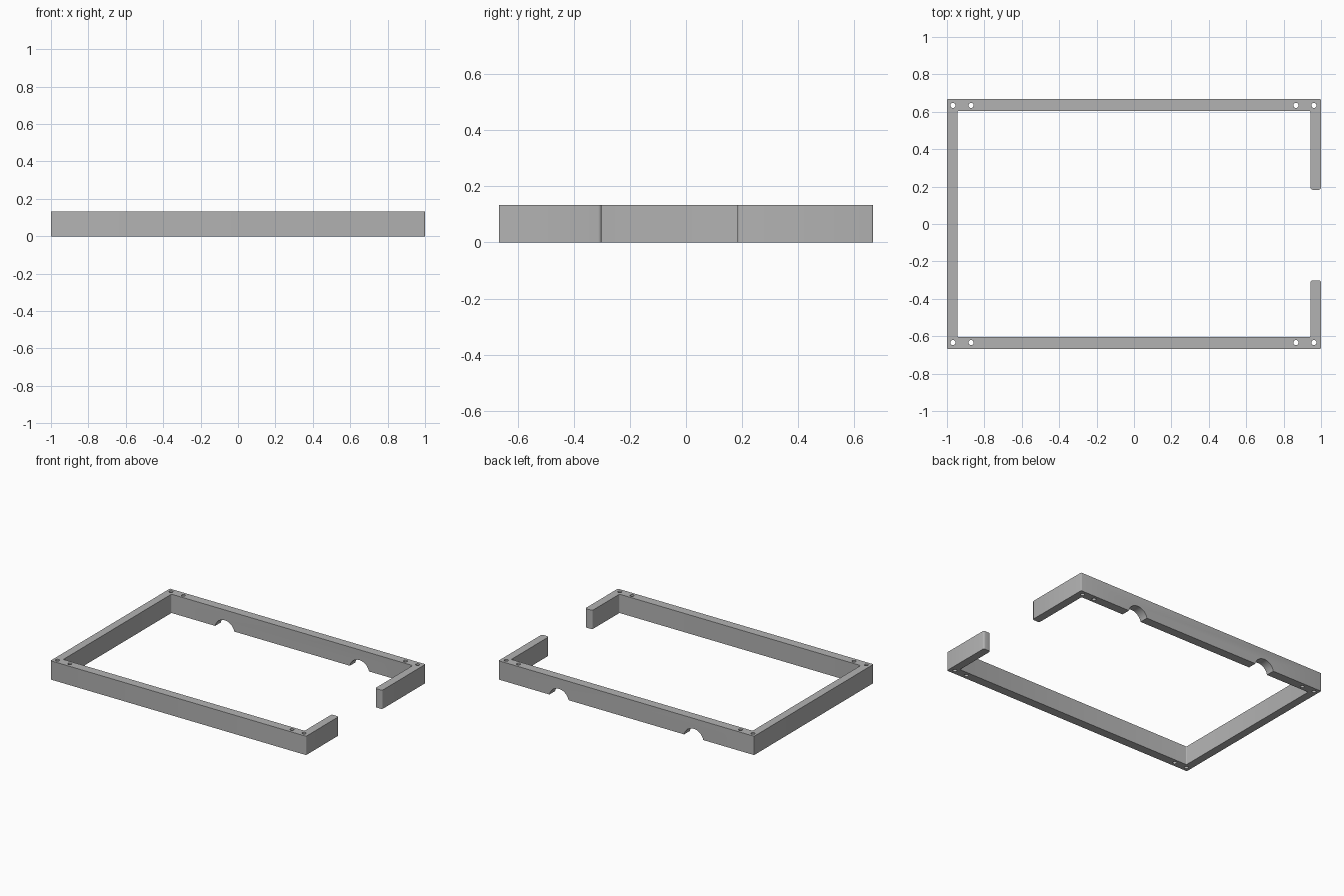
import bpy, bmesh, math
from mathutils import Vector

if "Cube" in bpy.data.objects:
    bpy.data.objects.remove(bpy.data.objects["Cube"])

H = 0.133            # wall height
X, Y = 1.0, 0.667    # outer half sizes
XI, YI = 0.944, 0.604  # inner half sizes

grey = bpy.data.materials.new("grey plastic")
grey.diffuse_color = (0.45, 0.45, 0.45, 1)
grey.use_nodes = True
grey.node_tree.nodes["Principled BSDF"].inputs["Base Color"].default_value = grey.diffuse_color


def rounded(points, steps=4):
    """Outline from (x, y, radius) corners, each replaced by a small fillet."""
    out = []
    for i, (x, y, r) in enumerate(points):
        p = Vector((x, y))
        a = (Vector(points[i - 1][:2]) - p).normalized()
        b = (Vector(points[(i + 1) % len(points)][:2]) - p).normalized()
        if r == 0:
            out.append(p)
            continue
        c = p + (a + b) * r      # all corners are right angles
        for k in range(steps + 1):
            t = k / steps * math.pi / 2
            out.append(c - b * r * math.cos(t) - a * r * math.sin(t))
    return out


def prism(name, outline, depth):
    """Extrude a flat outline upward into a solid."""
    bm = bmesh.new()
    face = bm.faces.new([bm.verts.new((p[0], p[1], 0)) for p in outline])
    res = bmesh.ops.extrude_face_region(bm, geom=[face])
    top = [g for g in res["geom"] if isinstance(g, bmesh.types.BMVert)]
    bmesh.ops.translate(bm, verts=top, vec=(0, 0, depth))
    bmesh.ops.recalc_face_normals(bm, faces=bm.faces)
    mesh = bpy.data.meshes.new(name)
    bm.to_mesh(mesh)
    bm.free()
    mesh.materials.append(grey)
    ob = bpy.data.objects.new(name, mesh)
    bpy.context.collection.objects.link(ob)
    return ob


def cut(target, name, radius, depth, loc, rot=(0, 0, 0), sides=24):
    """Subtract a cylinder from the target."""
    bpy.ops.mesh.primitive_cylinder_add(vertices=sides, radius=radius, depth=depth,
                                        location=loc, rotation=rot)
    c = bpy.context.object
    c.name = name
    c.hide_render = True
    c.hide_set(True)
    m = target.modifiers.new(name, 'BOOLEAN')
    m.operation = 'DIFFERENCE'
    m.solver = 'EXACT'
    m.object = c


# Frame wall: rectangle open at the right side, with rounded tab ends
R = 0.012
frame = prism("frame_wall", rounded([
    (-X, -Y, 0.004), (X, -Y, 0.006), (X, -0.301, R), (XI, -0.301, R),
    (XI, -YI, 0.006), (-XI, -YI, 0.006), (-XI, YI, 0.006), (XI, YI, 0.006),
    (XI, 0.183, R), (X, 0.183, R), (X, Y, 0.006), (-X, Y, 0.004)]), H)

# Screw holes at the corners
for sy in (-1, 1):
    for x in (-0.968, -0.871, 0.866, 0.962):
        cut(frame, "screw_hole_cutter", 0.0135, 0.5, (x, sy * 0.634, H / 2))

# Cable notches under the back wall
for x in (-0.527, 0.527):
    cut(frame, "cable_notch_cutter", 0.077, 0.2, (x, 0.636, -0.017),
        (math.pi / 2, 0, 0), 40)

# Smooth the fillets and holes, keep the flat sides sharp
bpy.ops.object.select_all(action='DESELECT')
frame.select_set(True)
bpy.context.view_layer.objects.active = frame
for m in [m.name for m in frame.modifiers]:
    bpy.ops.object.modifier_apply(modifier=m)
for ob in [o for o in bpy.data.objects if "cutter" in o.name]:
    bpy.data.objects.remove(ob)
bpy.ops.object.shade_smooth_by_angle(angle=math.radians(30))
